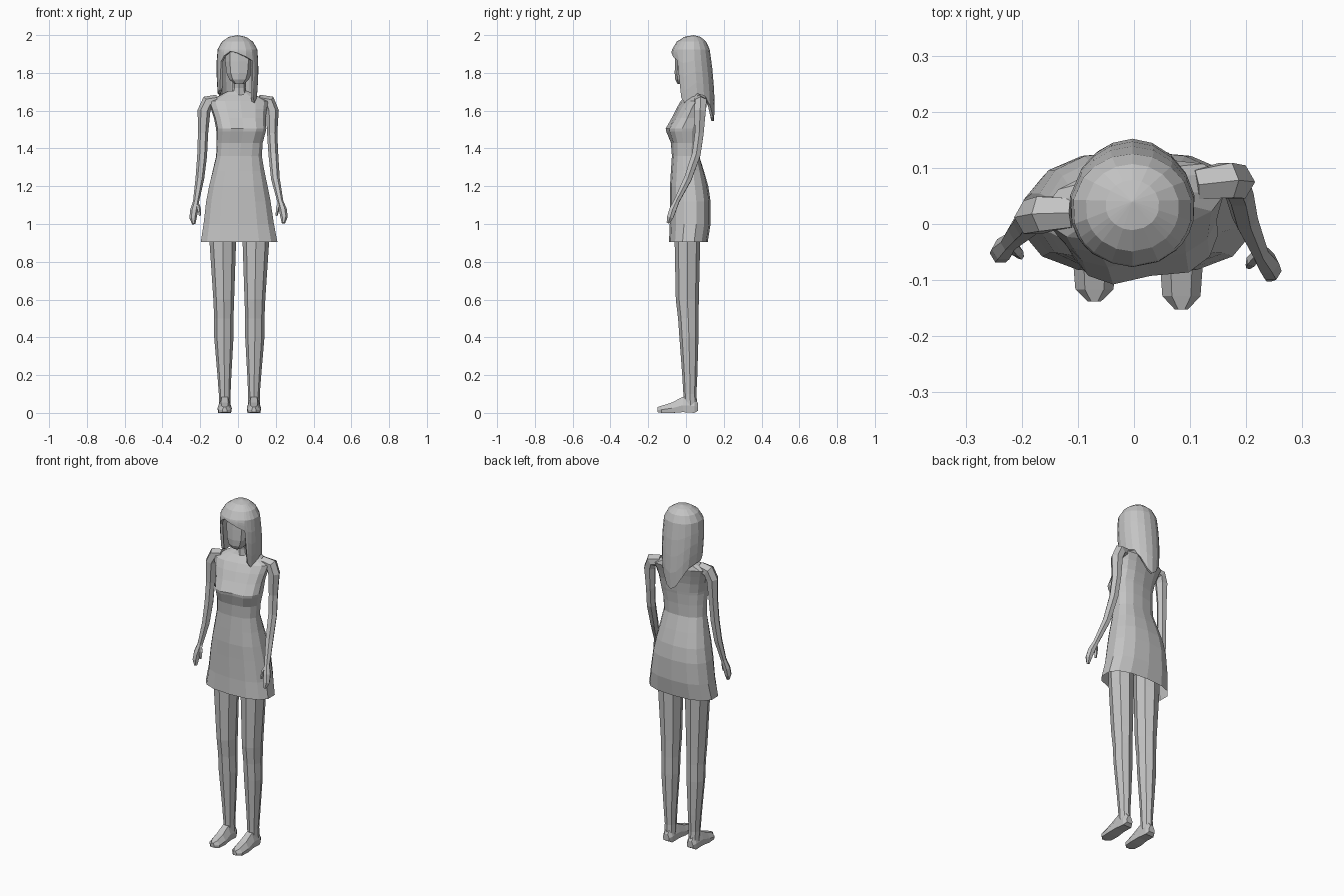
import bpy
import bmesh
from math import sin, cos, radians, copysign, sqrt
from mathutils import Vector, Matrix

default_cube = bpy.data.objects.get("Cube")
if default_cube:
    bpy.data.objects.remove(default_cube, do_unlink=True)

grey = bpy.data.materials.new("plain grey")
grey.use_nodes = True
grey.diffuse_color = (.55, .55, .55, 1)
grey.node_tree.nodes["Principled BSDF"].inputs["Base Color"].default_value = grey.diffuse_color


def loft(name, rings, cap_start=True, cap_end=True, fix_normals=True):
    """Skin a list of equal-length closed rings with flat quads."""
    bm = bmesh.new()
    loops = [[bm.verts.new(point) for point in ring] for ring in rings]
    count = len(loops[0])
    for upper, lower in zip(loops, loops[1:]):
        for i in range(count):
            j = (i + 1) % count
            bm.faces.new((upper[i], lower[i], lower[j], upper[j]))
    if cap_start:
        bm.faces.new(loops[0])
    if cap_end:
        bm.faces.new(loops[-1])
    bmesh.ops.remove_doubles(bm, verts=bm.verts, dist=.0005)
    if fix_normals:
        bmesh.ops.recalc_face_normals(bm, faces=bm.faces)
    mesh = bpy.data.meshes.new(name)
    bm.to_mesh(mesh)
    bm.free()
    mesh.materials.append(grey)
    obj = bpy.data.objects.new(name, mesh)
    bpy.context.collection.objects.link(obj)
    return obj


def power(value, exponent):
    return copysign(abs(value) ** exponent, value)


def section(z, center_x, half_width, front, back, yaw=0, dent=0, sides=14, exponent=1):
    """Horizontal rounded outline; column zero faces the front."""
    middle, depth = (front + back) / 2, (back - front) / 2
    turn = Matrix.Rotation(radians(yaw), 3, "Z")
    ring = []
    for i in range(sides):
        angle = radians(i * 360 / sides)
        x = half_width * power(sin(angle), exponent)
        y = middle - depth * power(cos(angle), exponent)
        if i == 0:
            y += dent
        point = turn @ Vector((x, y - .03, 0))
        ring.append(point + Vector((center_x, .03, z)))
    return ring


def tube(name, path, radii, sides=6, flatten=1):
    """Limb following a path, with its own radius at every joint."""
    points = [Vector(p) for p in path]
    rings = []
    for k, (point, radius) in enumerate(zip(points, radii)):
        ahead = points[min(k + 1, len(points) - 1)]
        behind = points[max(k - 1, 0)]
        tangent = (ahead - behind).normalized()
        across = tangent.cross(Vector((0, 1, 0))).normalized()
        depth = across.cross(tangent)
        rings.append([point + radius * (flatten * cos(radians(i * 360 / sides)) * across
                                        + sin(radians(i * 360 / sides)) * depth)
                      for i in range(sides)])
    return loft(name, rings)


# Dress: height, centre, half width, front, back, yaw, dent between the busts
dress_profile = [
    (1.705, .004, .05, .02, .1, 10, 0),
    (1.685, .004, .09, .01, .105, 10, 0),
    (1.65, .004, .16, -.02, .105, 10, 0),
    (1.61, .004, .15, -.045, .095, 10, 0),
    (1.56, .006, .138, -.072, .085, 10, .005),
    (1.505, .01, .133, -.106, .08, 9, .012),
    (1.49, .01, .131, -.104, .078, 8, .012),
    (1.43, .005, .123, -.08, .072, 6, 0),
    (1.36, .003, .122, -.075, .07, 4, 0),
    (1.28, .002, .139, -.08, .095, 2, 0),
    (1.2, .002, .158, -.085, .118, 0, 0),
    (1.12, .002, .174, -.085, .13, 0, 0),
    (1, .004, .19, -.086, .13, 0, 0),
    (.905, .006, .207, -.09, .115, 0, 0),
]
loft("dress", [section(*row, exponent=.8) for row in dress_profile], cap_end=False)

# Neck
loft("neck", [section(z, .006, w, front, back, sides=8) for z, w, front, back in
              ((1.8, .036, -.005, .075), (1.72, .035, .01, .08), (1.64, .05, .005, .09))])

# Head
head_profile = [
    (1.96, .045, -.01, .08), (1.91, .076, -.055, .1), (1.86, .077, -.058, .105),
    (1.8, .07, -.06, .1), (1.765, .054, -.057, .08), (1.742, .028, -.045, .03),
]
loft("head", [section(z, .006, w, front, back, sides=10, exponent=.85)
              for z, w, front, back in head_profile])

# Hair: a shell whose columns each end at their own height
hair_columns = [
    (0, 1.905), (25, 1.885), (45, 1.865), (53, 1.67), (65, 1.635), (78, 1.65),
    (100, 1.69), (120, 1.68), (140, 1.63), (160, 1.565), (180, 1.545),
    (200, 1.565), (218, 1.62), (235, 1.67), (260, 1.69), (285, 1.69),
    (300, 1.71), (309, 1.86), (320, 1.89), (340, 1.915),
]
hair_profile = [(1.9, .11, -.077, .128), (1.82, .113, -.078, .14), (1.72, .109, -.072, .148),
                (1.62, .099, -.066, .153), (1.54, .08, -.06, .148)]


def hair_point(degrees, z):
    if z >= hair_profile[0][0]:
        # Domed crown
        top, width, front, back = hair_profile[0]
        scale = sqrt(max(0, 1 - ((z - top) / (2 - top)) ** 2))
        crown = .04
        width *= scale
        front = crown + (front - crown) * scale
        back = crown + (back - crown) * scale
    else:
        for high, low in zip(hair_profile, hair_profile[1:]):
            if z >= low[0]:
                blend = (high[0] - z) / (high[0] - low[0])
                width, front, back = [a + (b - a) * blend for a, b in zip(high[1:], low[1:])]
                break
    angle = radians(degrees)
    return Vector((-.003 + width * sin(angle),
                   (front + back) / 2 - (back - front) / 2 * cos(angle), z))


crown_levels = (2, 1.99, 1.965, 1.925)
hair_rings = [[hair_point(a, z) for a, _ in hair_columns] for z in crown_levels]
for step in range(1, 5):
    hair_rings.append([hair_point(a, crown_levels[-1] + (end - crown_levels[-1]) * step / 4)
                       for a, end in hair_columns])
hair = loft("hair", hair_rings, cap_start=False, cap_end=False, fix_normals=False)
shell = hair.modifiers.new("thickness", "SOLIDIFY")
shell.thickness = .014
shell.offset = -1

# Arms with hands, each in its own relaxed pose
arm_radii = (.03, .036, .034, .027, .026, .023, .016, .021, .019, .009)
left_arm = [(.11, .07, 1.655), (.165, .078, 1.645), (.182, .075, 1.6), (.181, .07, 1.48),
            (.187, .055, 1.37), (.198, .01, 1.24), (.224, -.05, 1.12), (.238, -.07, 1.075),
            (.244, -.084, 1.035), (.24, -.095, 1.005)]
right_arm = [(-.11, .02, 1.655), (-.16, .018, 1.645), (-.18, .012, 1.6), (-.185, .01, 1.48),
             (-.19, .002, 1.36), (-.202, -.01, 1.24), (-.222, -.033, 1.12), (-.233, -.045, 1.07),
             (-.238, -.052, 1.03), (-.234, -.058, 1)]
for side, path in (("left", left_arm), ("right", right_arm)):
    tube(side + "_arm", path, arm_radii)
    wrist, inward = Vector(path[6]), (-1 if side == "left" else 1)
    tube(side + "_thumb",
         [wrist, wrist + Vector((inward * .014, -.016, -.035)),
          wrist + Vector((inward * .02, -.025, -.075))],
         (.01, .011, .006), sides=5)

# Legs: height, offset from the middle, half width, front, back
leg_profile = [
    (1, .0875, .07, -.06, .075), (.9, .0875, .07, -.06, .075), (.6, .0825, .055, -.054, .068),
    (.5, .082, .051, -.042, .066), (.4, .082, .051, -.035, .066), (.2, .079, .037, -.02, .06),
    (.1, .0775, .031, -.014, .055), (.04, .0775, .031, -.012, .06),
]
# Feet: depth, half width, underside, top
foot_profile = [(.064, .02, .012, .05), (.045, .03, 0, .08), (-.015, .033, .004, .085),
                (-.07, .038, 0, .055), (-.12, .034, 0, .038), (-.142, .012, .004, .03)]
for side, sign in (("left", 1), ("right", -1)):
    loft(side + "_leg", [section(z, .007 + sign * offset, w, front, back, sides=8)
                         for z, offset, w, front, back in leg_profile])
    foot_x = .007 + sign * .0775
    stretch = 1.07 if side == "left" else .97
    loft(side + "_foot", [
        [(foot_x + u * w, y * (stretch if y < 0 else 1), low + v * (high - low))
         for u, v in ((-.9, 0), (.9, 0), (1, .45), (.5, 1), (-.5, 1), (-1, .45))]
        for y, w, low, high in foot_profile])
